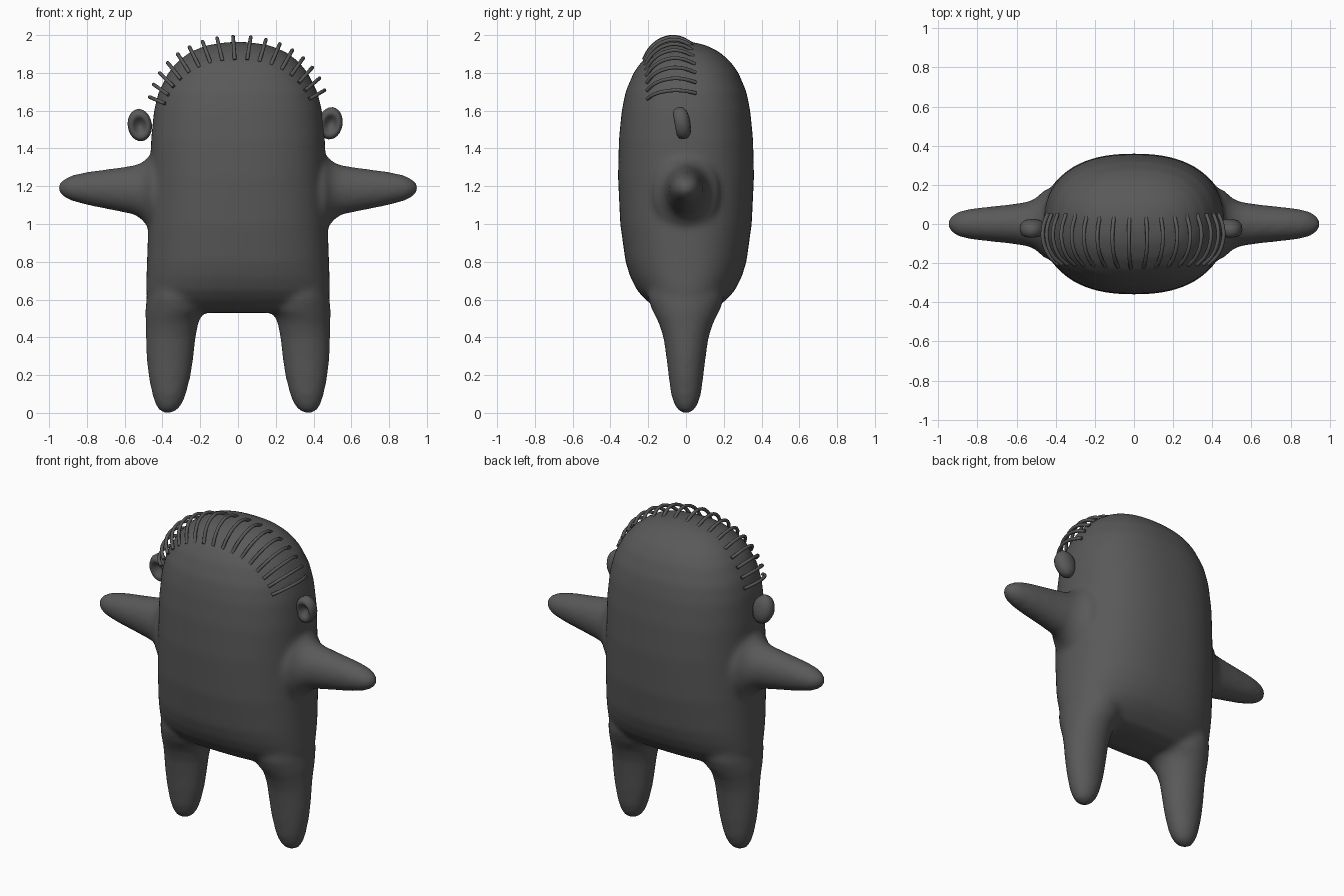
import bpy, bmesh
from math import sin, cos, pi, radians
from mathutils import Matrix, Vector

cube = bpy.data.objects.get("Cube")
if cube:
    bpy.data.objects.remove(cube, do_unlink=True)

grey = bpy.data.materials.new("dark_grey")
grey.use_nodes = True
grey.diffuse_color = (0.1, 0.1, 0.1, 1)
bsdf = next(n for n in grey.node_tree.nodes if n.type == 'BSDF_PRINCIPLED')
bsdf.inputs["Base Color"].default_value = (0.1, 0.1, 0.1, 1)


def rounded(c, power):
    return abs(c) ** (2 / power) * (1 if c > 0 else -1)


def loft(bm, rings, place, power=2.0, sides=48):
    """Skin superelliptic rings (along, centre, half_u, half_v)."""
    loops = []
    for along, mid, hu, hv in rings:
        loop = []
        for i in range(sides):
            a = 2 * pi * i / sides
            u = mid + hu * rounded(cos(a), power)
            loop.append(bm.verts.new(place(along, u, hv * rounded(sin(a), power))))
        loops.append(loop)
    faces = [bm.faces.new(loops[0]), bm.faces.new(loops[-1])]
    for lo, hi in zip(loops, loops[1:]):
        for i in range(sides):
            j = (i + 1) % sides
            faces.append(bm.faces.new((lo[i], lo[j], hi[j], hi[i])))
    bmesh.ops.recalc_face_normals(bm, faces=faces)


def finish(bm, name):
    mesh = bpy.data.meshes.new(name)
    bm.to_mesh(mesh)
    bm.free()
    mesh.materials.append(grey)
    mesh.shade_smooth()
    obj = bpy.data.objects.new(name, mesh)
    bpy.context.collection.objects.link(obj)
    return obj


# Body: torso, arms and legs lofted, then fused into one soft skin
bm = bmesh.new()
torso = [(0.53, 0, 0.40, 0.08), (0.55, 0, 0.45, 0.15), (0.6, 0, 0.48, 0.215),
         (0.65, 0, 0.487, 0.26), (0.72, 0, 0.485, 0.295), (0.8, 0, 0.482, 0.32),
         (1.0, 0, 0.475, 0.348), (1.25, 0, 0.465, 0.36), (1.45, 0, 0.46, 0.355),
         (1.6, 0, 0.445, 0.34), (1.7, 0, 0.42, 0.32), (1.8, 0, 0.37, 0.278),
         (1.86, 0, 0.32, 0.235), (1.91, 0, 0.255, 0.178), (1.945, 0, 0.17, 0.11),
         (1.963, 0, 0.06, 0.04)]
loft(bm, torso, lambda z, x, y: (x, y, z), power=2.35, sides=64)

leg = [(0.0, 0.37, 0.02, 0.02), (0.015, 0.37, 0.05, 0.045), (0.05, 0.367, 0.073, 0.064),
       (0.1, 0.365, 0.09, 0.08), (0.2, 0.362, 0.113, 0.093), (0.3, 0.36, 0.125, 0.105),
       (0.4, 0.356, 0.132, 0.12), (0.47, 0.35, 0.139, 0.142), (0.51, 0.344, 0.146, 0.162),
       (0.54, 0.328, 0.163, 0.178), (0.6, 0.325, 0.16, 0.2), (0.7, 0.32, 0.15, 0.2)]
arm = [(0.35, 1.165, 0.22, 0.2), (0.46, 1.165, 0.205, 0.175), (0.48, 1.167, 0.18, 0.15),
       (0.51, 1.175, 0.15, 0.127), (0.55, 1.18, 0.13, 0.112), (0.65, 1.183, 0.113, 0.098),
       (0.8, 1.188, 0.088, 0.083), (0.88, 1.19, 0.068, 0.07), (0.925, 1.19, 0.046, 0.05),
       (0.945, 1.19, 0.025, 0.027), (0.954, 1.19, 0.008, 0.01)]
for side in (-1, 1):
    loft(bm, leg, lambda z, x, y: (side * x, y, z))
    loft(bm, arm, lambda x, z, y: (side * x, y, z))
body = finish(bm, "body")
remesh = body.modifiers.new("fuse", 'REMESH')
remesh.mode = 'VOXEL'
remesh.voxel_size = 0.015
remesh.use_smooth_shade = True
smooth = body.modifiers.new("soften", 'SMOOTH')
smooth.factor = 0.5
smooth.iterations = 12

# Ears: domed at the back, dished at the front
ear_profile = [(-0.005, 0.005), (-0.01, 0.25), (-0.03, 0.48), (-0.042, 0.68),
               (-0.034, 0.88), (-0.01, 1.0), (0.015, 0.95), (0.033, 0.7), (0.04, 0.3), (0.041, 0.02)]
for name, x, z, side in (("right_ear", -0.52, 1.525, -1), ("left_ear", 0.49, 1.535, 1)):
    bm = bmesh.new()
    loft(bm, [(y, 0, 0.064 * r, 0.087 * r) for y, r in ear_profile],
         lambda y, u, v: (u, y, v), sides=24)
    ear = finish(bm, name)
    ear.matrix_world = (Matrix.Translation((x, -0.018, z))
                        @ Matrix.Rotation(radians(10), 4, 'X')
                        @ Matrix.Rotation(radians(8 * side), 4, 'Y'))

# Hair: wire arches standing off the crown from front to back
hair = bpy.data.curves.new("hair_strands", 'CURVE')
hair.dimensions = '3D'
hair.bevel_depth = 0.01
hair.bevel_resolution = 2
hair.resolution_u = 5
hair.use_fill_caps = True
arch = [(-0.225, 0.0), (-0.185, 0.55), (-0.11, 0.96), (-0.04, 0.98), (0.035, 0.68)]
for k in range(17):
    t = radians(16.5 + 9.5 * k)
    low = Vector((0.395 * cos(t), 0, 1.58 + 0.29 * sin(t)))
    high = Vector((0.475 * rounded(cos(t), 2.15), 0, 1.58 + 0.41 * rounded(sin(t), 2.15)))
    spline = hair.splines.new('BEZIER')
    spline.bezier_points.add(len(arch) - 1)
    for point, (y, lift) in zip(spline.bezier_points, arch):
        point.co = low.lerp(high, lift) + Vector((0, y + 0.02 * abs(cos(t)), 0))
        point.handle_left_type = point.handle_right_type = 'AUTO'
hair.materials.append(grey)
bpy.context.collection.objects.link(bpy.data.objects.new("hair_strands", hair))
